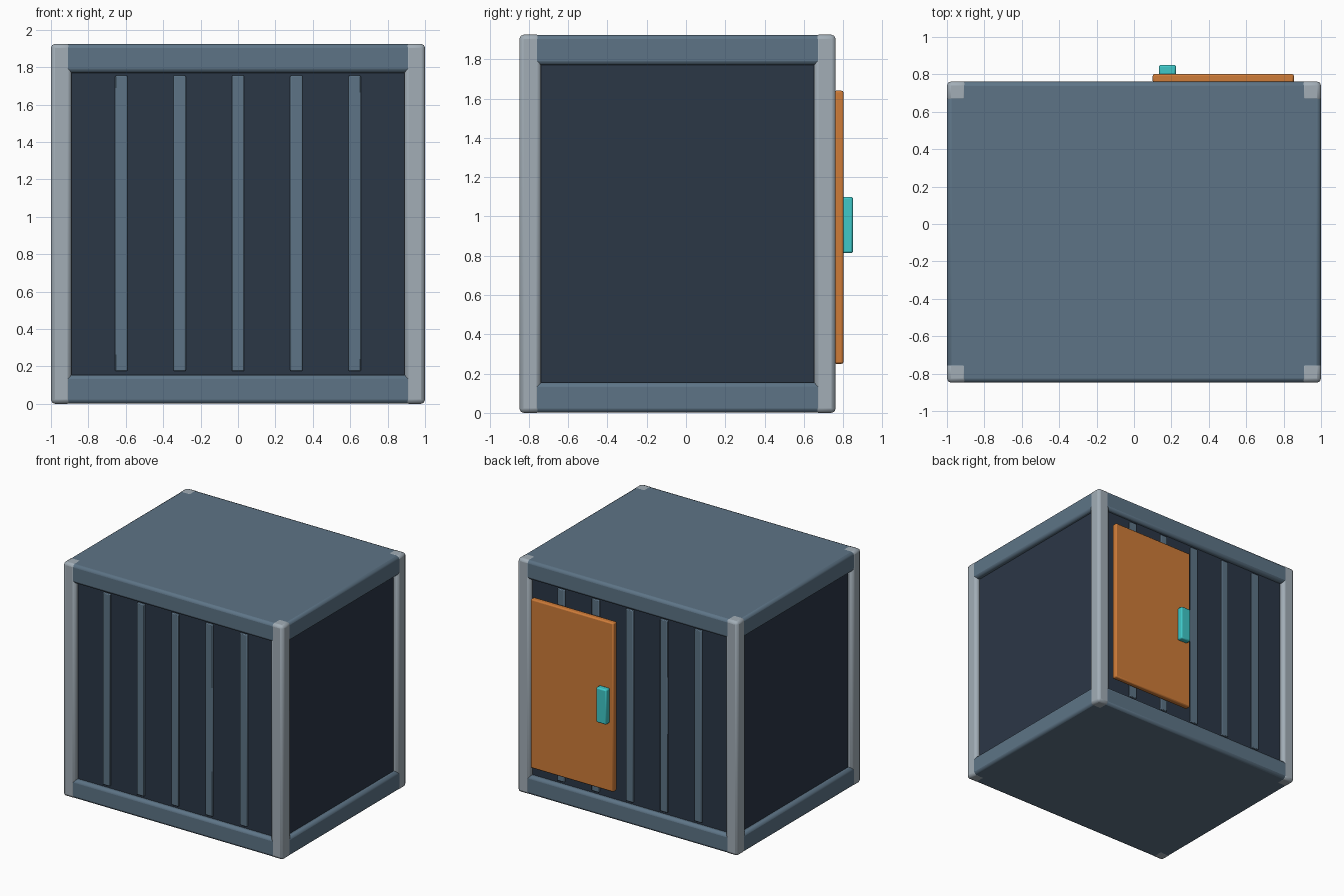
import bpy

if "Cube" in bpy.data.objects:
    bpy.data.objects.remove(bpy.data.objects["Cube"])

def material(name, rgb):
    m = bpy.data.materials.new(name)
    m.diffuse_color = (*rgb, 1)
    m.use_nodes = True
    m.node_tree.nodes["Principled BSDF"].inputs["Base Color"].default_value = m.diffuse_color
    return m

DARK = material("dark_panel", (0.024, 0.038, 0.062))
STEEL = material("steel_blue", (0.11, 0.175, 0.24))
PALE = material("pale_grey", (0.36, 0.42, 0.47))
ORANGE = material("orange", (0.62, 0.2, 0.04))
CYAN = material("cyan", (0.05, 0.58, 0.58))

def box(name, x, y, z, mat, bevel=0.0):
    """Bevelled box from (min, max) pairs along each axis."""
    spans = (x, y, z)
    bpy.ops.mesh.primitive_cube_add(size=1, location=[(a + b) / 2 for a, b in spans])
    ob = bpy.context.object
    ob.name = name
    ob.scale = [b - a for a, b in spans]
    bpy.ops.object.transform_apply(location=False, rotation=False, scale=True)
    ob.data.materials.append(mat)
    if bevel:
        mod = ob.modifiers.new("bevel", 'BEVEL')
        mod.width = bevel
        mod.segments = 2
        bpy.ops.object.shade_smooth_by_angle()
    return ob

F, B, H = -0.848, 0.762, 1.925   # frame front, frame back, height
P = 0.11                         # post width
E = 0.001                        # keeps slabs just inside the posts
R = 0.04                         # wall recess

# recessed body
box("body", (-1 + R, 1 - R), (F + R, B - R), (0.05, H - 0.05), DARK)

# floor and roof slabs
for name, z in (("floor_slab", (E, 0.155)), ("roof_slab", (1.77, H - E))):
    box(name, (-1 + E, 1 - E), (F + E, B - E), z, STEEL, 0.022)

# corner posts
for xn, x in (("left", (-1, -1 + P)), ("right", (1 - P, 1))):
    for yn, y in (("front", (F, F + P)), ("back", (B - P, B))):
        box(f"{yn}_{xn}_post", x, y, (0, H), PALE, 0.022)

# ribs on the front and back walls
for i in range(5):
    c = (i - 2) * 0.312
    for yn, y in (("front", (F + 0.024, F + 0.07)), ("back", (B - 0.07, B - 0.024))):
        box(f"{yn}_rib_{i + 1}", (c - 0.033, c + 0.033), y, (0.175, 1.755), STEEL, 0.006)

# door and handle on the back
box("door", (0.10, 0.855), (0.755, 0.802), (0.25, 1.64), ORANGE, 0.01)
box("door_handle", (0.133, 0.225), (0.797, 0.85), (0.813, 1.10), CYAN, 0.01)
